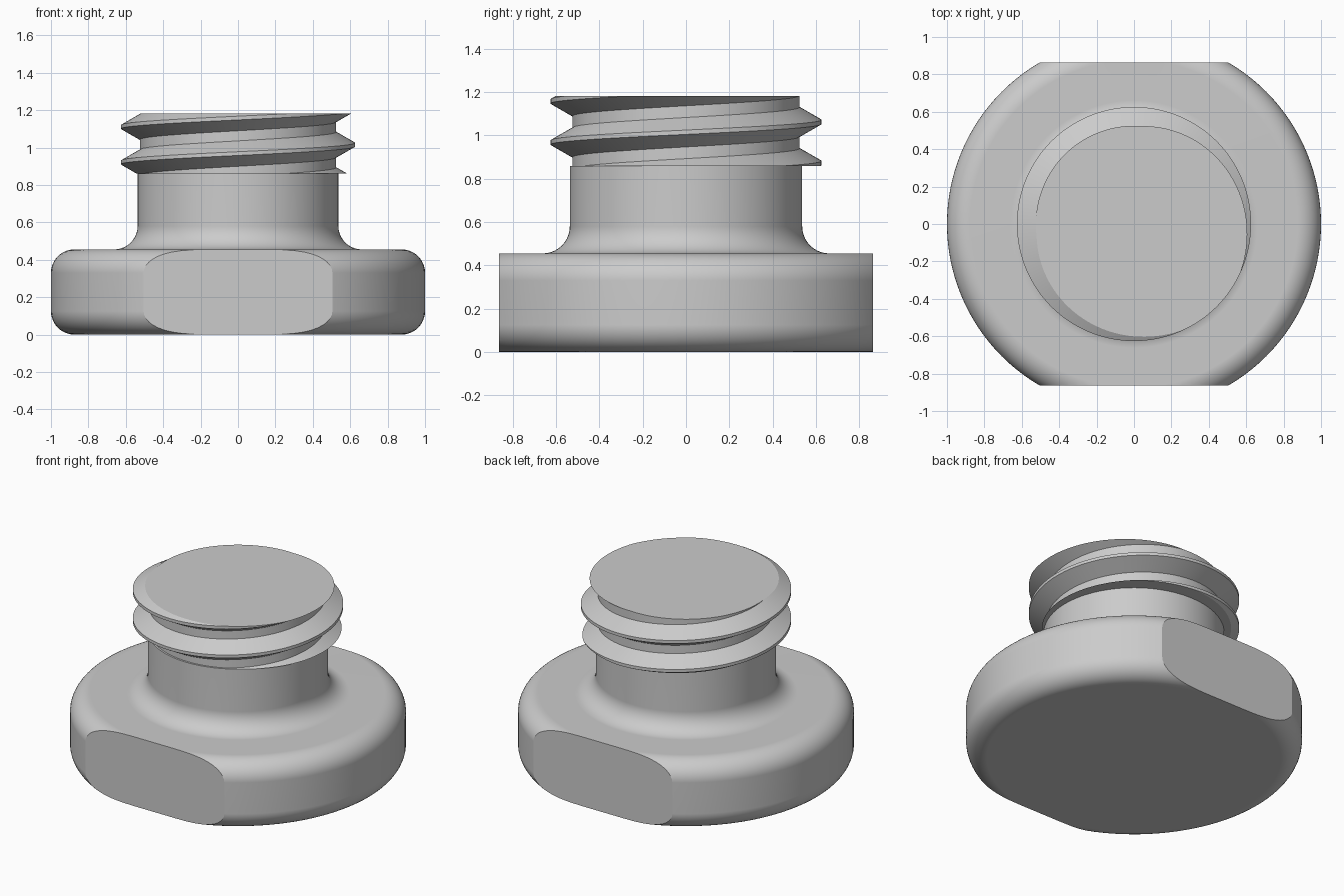
import bpy, bmesh
from math import pi, sin, cos, radians
from mathutils import Vector

cube = bpy.data.objects.get("Cube")
if cube:
    bpy.data.objects.remove(cube, do_unlink=True)

SEGMENTS = 128
steel = bpy.data.materials.new("grey_metal")
steel.use_nodes = True
steel.diffuse_color = (0.6, 0.6, 0.6, 1)
steel.node_tree.nodes["Principled BSDF"].inputs["Base Color"].default_value = (0.6, 0.6, 0.6, 1)


def slice_off(bm, point, normal):
    """Remove everything beyond a plane and cap the opening."""
    geom = bm.verts[:] + bm.edges[:] + bm.faces[:]
    cut = bmesh.ops.bisect_plane(bm, geom=geom, dist=1e-5, plane_co=point,
                                 plane_no=normal, clear_outer=True)
    rim = [e for e in cut["geom_cut"] if isinstance(e, bmesh.types.BMEdge)]
    bmesh.ops.edgenet_fill(bm, edges=rim)


def finish(bm, name):
    bmesh.ops.recalc_face_normals(bm, faces=bm.faces[:])
    mesh = bpy.data.meshes.new(name)
    bm.to_mesh(mesh)
    bm.free()
    mesh.materials.append(steel)
    obj = bpy.data.objects.new(name, mesh)
    bpy.context.collection.objects.link(obj)
    bpy.ops.object.select_all(action="DESELECT")
    obj.select_set(True)
    bpy.context.view_layer.objects.active = obj
    bpy.ops.object.shade_smooth_by_angle(angle=radians(20))
    mod = obj.modifiers.new("flat_area_shading", "WEIGHTED_NORMAL")
    mod.keep_sharp = True
    return obj


def arc(cx, cz, radius, start, end, steps=10):
    angles = [radians(start + (end - start) * i / steps) for i in range(steps + 1)]
    return [(cx + radius * cos(a), cz + radius * sin(a)) for a in angles]


# Rounded flange and filleted neck, turned from one profile
FLANGE_TOP, NECK_TOP, NECK_R, ROUND = 0.455, 0.86, 0.537, 0.125
profile = [(0, 0)]
profile += arc(1 - ROUND, ROUND, ROUND, -90, 0)
profile += arc(1 - ROUND, FLANGE_TOP - ROUND, ROUND, 0, 90)
profile += arc(NECK_R + ROUND, FLANGE_TOP + ROUND, ROUND, 270, 180)
profile += [(NECK_R, NECK_TOP), (0, NECK_TOP)]

bm = bmesh.new()
verts = [bm.verts.new((r, 0, z)) for r, z in profile]
edges = [bm.edges.new(pair) for pair in zip(verts, verts[1:])]
bmesh.ops.spin(bm, geom=verts + edges, cent=(0, 0, 0), axis=(0, 0, 1),
               angle=2 * pi, steps=SEGMENTS, use_duplicate=False)
bmesh.ops.remove_doubles(bm, verts=bm.verts[:], dist=1e-4)

# Wrench flats on the front and back of the flange
for side in (-1, 1):
    slice_off(bm, Vector((0, side * 0.863, 0)), Vector((0, side, 0)))
finish(bm, "flange_and_neck")

# Right-handed thread: a helical profile, trimmed level at both ends
PITCH, ROOT_R, CREST_R, TURNS = 0.19, 0.525, 0.626, 5
section = [(ROOT_R, -0.068), (CREST_R, -0.01), (CREST_R, 0.01), (ROOT_R, 0.068)]
start_z = 0.825 - 2 * PITCH

bm = bmesh.new()
rows = []
for step in range(TURNS * SEGMENTS + 1):
    a = 2 * pi * step / SEGMENTS
    z = start_z + PITCH * step / SEGMENTS
    rows.append([bm.verts.new((r * cos(a), r * sin(a), z + dz)) for r, dz in section])
for i in range(len(rows) - 1):
    here, ahead = rows[i], rows[i + 1]
    for k in range(3):
        bm.faces.new((here[k], ahead[k], ahead[k + 1], here[k + 1]))
    if i + 1 + SEGMENTS < len(rows):
        above, above_next = rows[i + SEGMENTS], rows[i + 1 + SEGMENTS]
        bm.faces.new((here[3], ahead[3], above_next[0], above[0]))
slice_off(bm, Vector((0, 0, 1.182)), Vector((0, 0, 1)))
slice_off(bm, Vector((0, 0, NECK_TOP)), Vector((0, 0, -1)))
finish(bm, "screw_thread")
